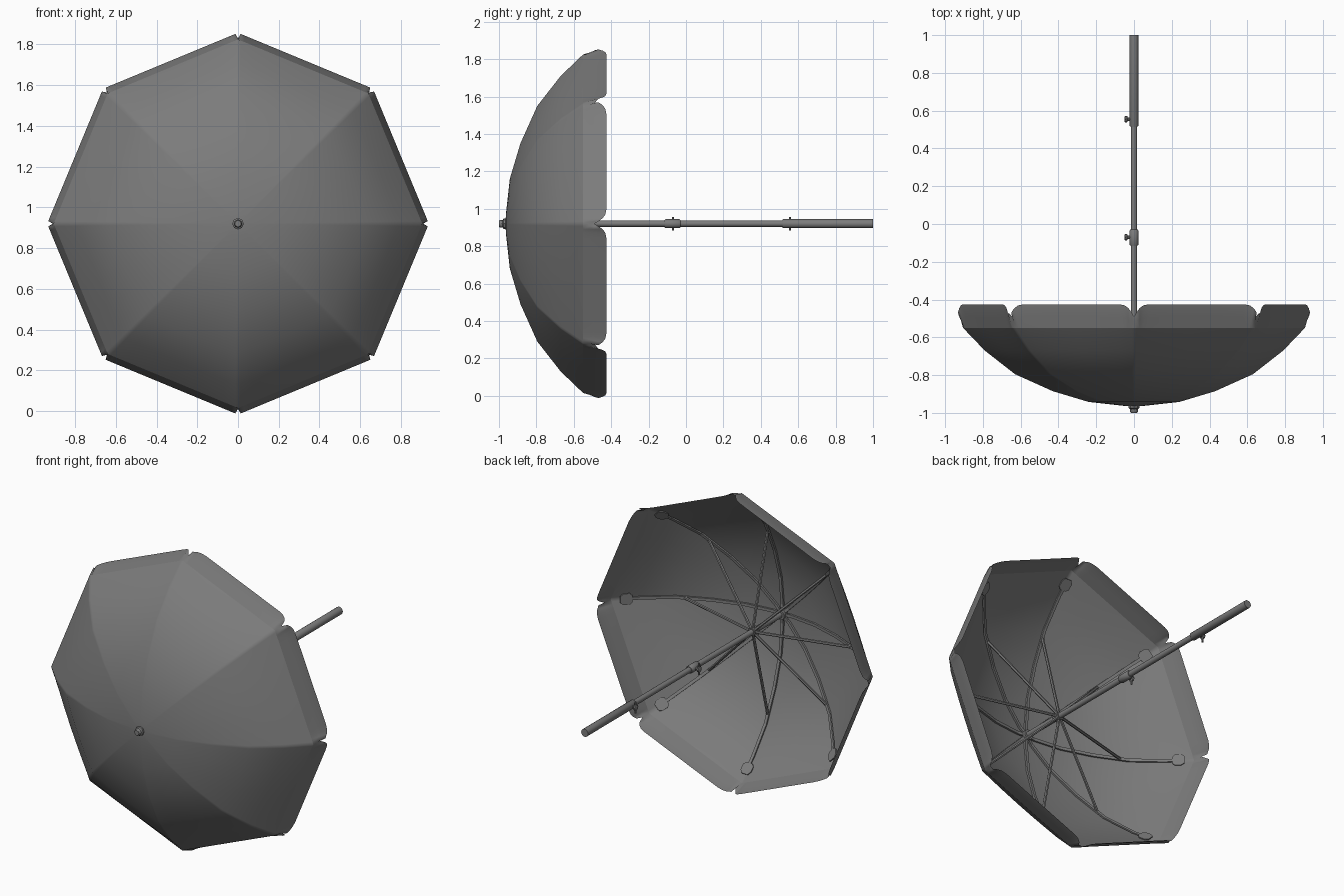
import bpy, bmesh
from math import sin, cos, pi, radians
from mathutils import Vector

if "Cube" in bpy.data.objects:
    bpy.data.objects.remove(bpy.data.objects["Cube"], do_unlink=True)

AXIS_Z = 0.92      # height of the pole axis, which runs along y
SIDES = 8

grey = bpy.data.materials.new("dark grey")
grey.use_nodes = True
grey.diffuse_color = (0.2, 0.2, 0.2, 1)
grey.node_tree.nodes["Principled BSDF"].inputs["Base Color"].default_value = (0.2, 0.2, 0.2, 1)


def polar(r, a, y):
    return Vector((r * cos(a), y, AXIS_Z + r * sin(a)))


def finish(name, bm, smooth_angle=None):
    mesh = bpy.data.meshes.new(name)
    bmesh.ops.recalc_face_normals(bm, faces=bm.faces)
    bm.to_mesh(mesh)
    bm.free()
    obj = bpy.data.objects.new(name, mesh)
    bpy.context.collection.objects.link(obj)
    mesh.materials.append(grey)
    if smooth_angle:
        bpy.ops.object.select_all(action="DESELECT")
        obj.select_set(True)
        bpy.context.view_layer.objects.active = obj
        bpy.ops.object.shade_smooth_by_angle(angle=radians(smooth_angle))
    return obj


def lathe(name, profile, segments=16, centre=(0, 0, AXIS_Z), axis=(0, 1, 0)):
    """Spin (radius, distance) pairs around an axis and cap the ends."""
    bm = bmesh.new()
    turn = Vector((0, 0, 1)).rotation_difference(Vector(axis))
    rings = [[bm.verts.new(Vector(centre) + turn @ Vector(
        (r * cos(2 * pi * i / segments), r * sin(2 * pi * i / segments), d)))
        for i in range(segments)] for r, d in profile]
    for a, b in zip(rings, rings[1:]):
        for i in range(segments):
            j = (i + 1) % segments
            bm.faces.new((a[i], a[j], b[j], b[i]))
    bm.faces.new(rings[0])
    bm.faces.new(rings[-1])
    return finish(name, bm, 40)


def rod(name, start, end, radius):
    d = end - start
    return lathe(name, [(radius, 0), (radius, d.length)], 6, start, d.normalized())


# Canopy: radius at the ribs against depth
ROOF = [(0.06, -0.962), (0.24, -0.942), (0.43, -0.885), (0.63, -0.795),
        (0.79, -0.67), (0.905, -0.55)]
RIM_R, RIM_Y = ROOF[-1]
FLAP_APOTHEM = 0.866
# Position across one panel, with the depth of the flap's lower edge there
HALF = [(0, -0.49), (0.02, -0.468), (0.045, -0.445), (0.075, -0.431), (0.12, -0.425), (0.3, -0.425)]
PANEL = HALF + [(0.5, -0.425)] + [(1 - t, y) for t, y in reversed(HALF[1:])]


def across(corner_r, k, t, bulge):
    """Point on a panel: straight chord, rounded out by bulge."""
    a, b = 2 * pi * k / SIDES, 2 * pi * (k + 1) / SIDES
    flat = Vector((cos(a), sin(a))).lerp(Vector((cos(b), sin(b))), t)
    flat = flat.lerp(flat.normalized(), bulge) * corner_r
    return flat


def canopy():
    bm = bmesh.new()
    columns = []
    for k in range(SIDES):
        for t, low in PANEL:
            column = []
            for i, (r, y) in enumerate(ROOF):
                p = across(r, k, t, 0.75 * (1 - i / (len(ROOF) - 1)))
                column.append(bm.verts.new((p.x, y, AXIS_Z + p.y)))
            # flap: flares out from the rim, cut back at the corners
            flap_r = FLAP_APOTHEM / cos(pi / SIDES) if 0 < t < 1 else 0.91
            for f in (0.45, 0.8, 1):
                p = across(RIM_R + (flap_r - RIM_R) * min(1, f * 1.1), k, t, 0)
                column.append(bm.verts.new((p.x, RIM_Y + f * (low - RIM_Y), AXIS_Z + p.y)))
            columns.append(column)
    centre = bm.verts.new((0, -0.966, AXIS_Z))
    for c, d in zip(columns, columns[1:] + columns[:1]):
        if (c[0].co - d[0].co).length < 1e-5:
            continue
        bm.faces.new((centre, c[0], d[0]))
        for i in range(len(c) - 1):
            bm.faces.new((c[i], c[i + 1], d[i + 1], d[i]))
    bmesh.ops.remove_doubles(bm, verts=bm.verts, dist=0.0005)
    for f in bm.faces:
        f.smooth = True
    # crease the fold between the roof and the flaps
    for e in bm.edges:
        if all(abs(v.co.y - RIM_Y) < 1e-4 for v in e.verts):
            e.smooth = False
    return finish("canopy", bm)


canopy()


# Ribs, corner pockets and stretchers
def rib(k):
    a = 2 * pi * k / SIDES
    side = Vector((-sin(a), 0, cos(a)))
    bm = bmesh.new()
    rings = []
    for r, y in [(0.015, -0.955)] + ROOF[:-1] + [(0.85, -0.607)]:
        rings.append([bm.verts.new(polar(r * 0.99, a, y + dy) + side * w)
                      for w, dy in ((-0.009, 0.004), (0.009, 0.004), (0.009, 0.016), (-0.009, 0.016))])
    for p, q in zip(rings, rings[1:]):
        for i in range(4):
            j = (i + 1) % 4
            bm.faces.new((p[i], p[j], q[j], q[i]))
    bm.faces.new(rings[0])
    bm.faces.new(rings[-1])
    finish(f"rib_{k + 1}", bm)

    # pocket plate lying on the canopy at the end of the rib
    bm = bmesh.new()
    out = (polar(0.905, a, -0.55) - polar(0.79, a, -0.67)).normalized()
    normal = out.cross(side).normalized()
    if normal.y < 0:
        normal = -normal
    base = polar(0.845, a, -0.613) + normal * 0.013
    shape = [(0.035, -0.02), (0.035, 0.015), (0.022, 0.035), (-0.022, 0.035),
             (-0.035, 0.015), (-0.035, -0.02), (-0.02, -0.035), (0.02, -0.035)]
    face = bm.faces.new([bm.verts.new(base + side * u + out * v) for u, v in shape])
    made = bmesh.ops.extrude_face_region(bm, geom=[face])["geom"]
    bmesh.ops.translate(bm, vec=normal * 0.006,
                        verts=[g for g in made if isinstance(g, bmesh.types.BMVert)])
    finish(f"rib_pocket_{k + 1}", bm)

    rod(f"stretcher_{k + 1}", polar(0.015, a, -0.66), polar(0.57, a, -0.805), 0.009)


for k in range(SIDES):
    rib(k)

# Pole, handle, hubs and tip
lathe("pole", [(0.017, -0.96), (0.017, 0.54)])
lathe("handle", [(0.021, 0.515), (0.024, 0.52), (0.024, 1.0)])
lathe("runner_hub", [(0.024, -0.69), (0.024, -0.645)])
lathe("top_hub", [(0.03, -0.955), (0.03, -0.925)])
lathe("slider_collar", [(0.02, -0.115), (0.024, -0.11), (0.024, -0.035), (0.02, -0.03)])
lathe("tip", [(0.016, -1.0), (0.02, -0.995), (0.02, -0.98), (0.028, -0.975), (0.028, -0.955)], 8)

# Locking knobs on the model's right side
for name, y in (("slider_knob", -0.07), ("handle_knob", 0.555)):
    lathe(name + "_stem", [(0.009, 0.015), (0.009, 0.04)], 8, (0, y, AXIS_Z), (-1, 0, 0))
    lathe(name, [(0.012, 0.034), (0.018, 0.037), (0.018, 0.047), (0.012, 0.05)], 8,
          (0, y, AXIS_Z), (-1, 0, 0))
    rod(name + "_wing", Vector((-0.04, y, AXIS_Z - 0.036)), Vector((-0.04, y, AXIS_Z + 0.036)), 0.006)
